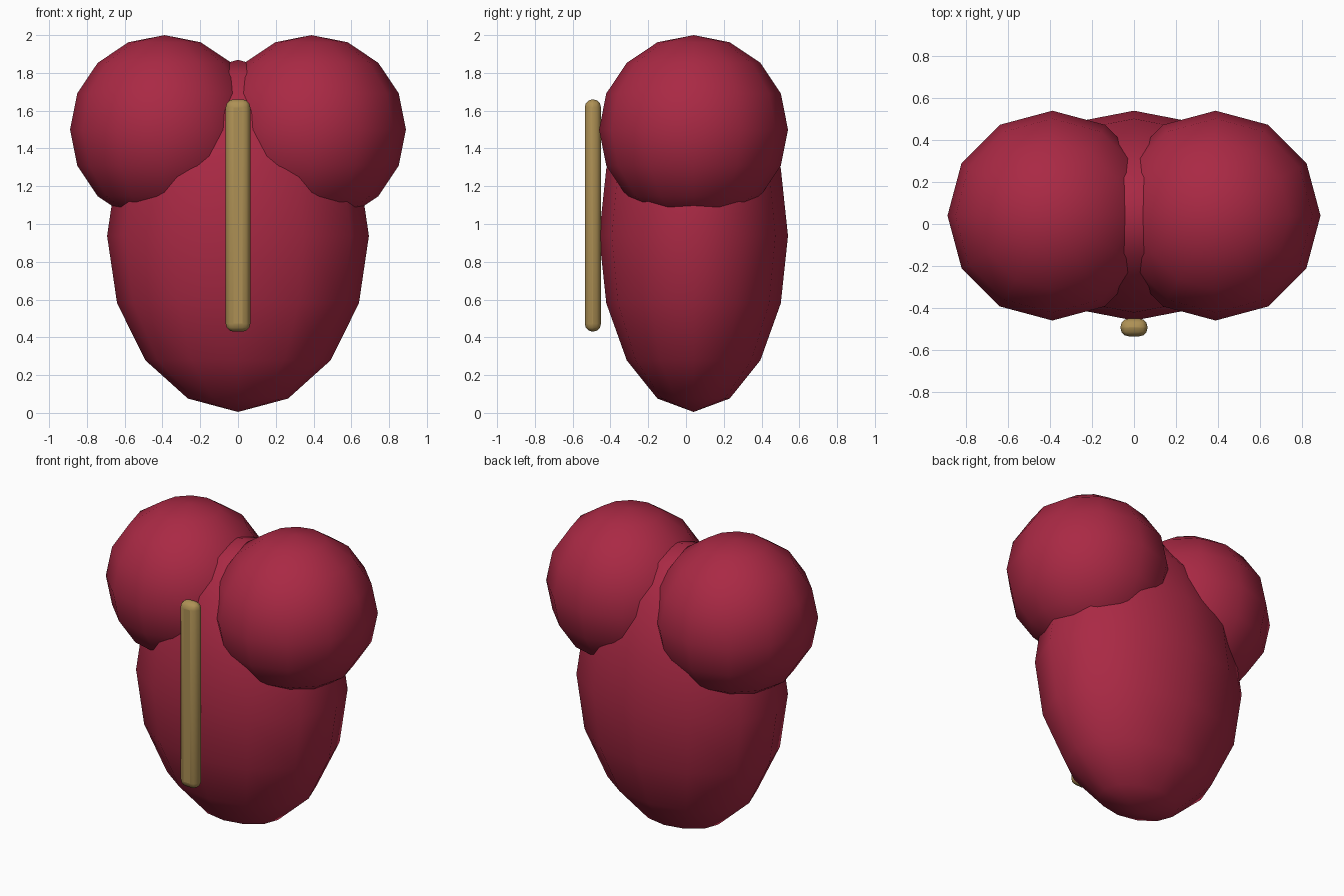
import bpy
import math

if "Cube" in bpy.data.objects:
    bpy.data.objects.remove(bpy.data.objects["Cube"])


def material(name, color):
    m = bpy.data.materials.new(name)
    m.diffuse_color = (*color, 1.0)
    m.use_nodes = True
    m.node_tree.nodes["Principled BSDF"].inputs["Base Color"].default_value = m.diffuse_color
    return m


red = material("deep red", (0.40, 0.022, 0.058))
gold = material("dull gold", (0.42, 0.28, 0.09))


def ellipsoid(name, center, radii):
    bpy.ops.mesh.primitive_uv_sphere_add(segments=12, ring_count=8, radius=1, location=center)
    ob = bpy.context.object
    ob.name = name
    ob.scale = radii
    bpy.ops.object.transform_apply(location=False, rotation=False, scale=True)
    bpy.ops.object.shade_smooth()
    ob.data.materials.append(red)
    return ob


# Tapered lower body
ellipsoid("body", (0, 0.04, 0.937), (0.693, 0.5, 0.932))

# Two upper lobes
for side, label in ((-1, "left"), (1, "right")):
    ellipsoid(label + "_lobe", (side * 0.389, 0.04, 1.5), (0.5, 0.5, 0.5))

# Rounded bar on the front
bpy.ops.mesh.primitive_cube_add(size=1, location=(0, -0.493, 1.045))
bar = bpy.context.object
bar.name = "front_bar"
bar.scale = (0.13, 0.086, 1.23)
bpy.ops.object.transform_apply(location=False, rotation=False, scale=True)
bar.data.materials.append(gold)
bevel = bar.modifiers.new("rounding", "BEVEL")
bevel.width = 0.042
bevel.segments = 3
bpy.ops.object.shade_smooth_by_angle(angle=math.radians(35))
